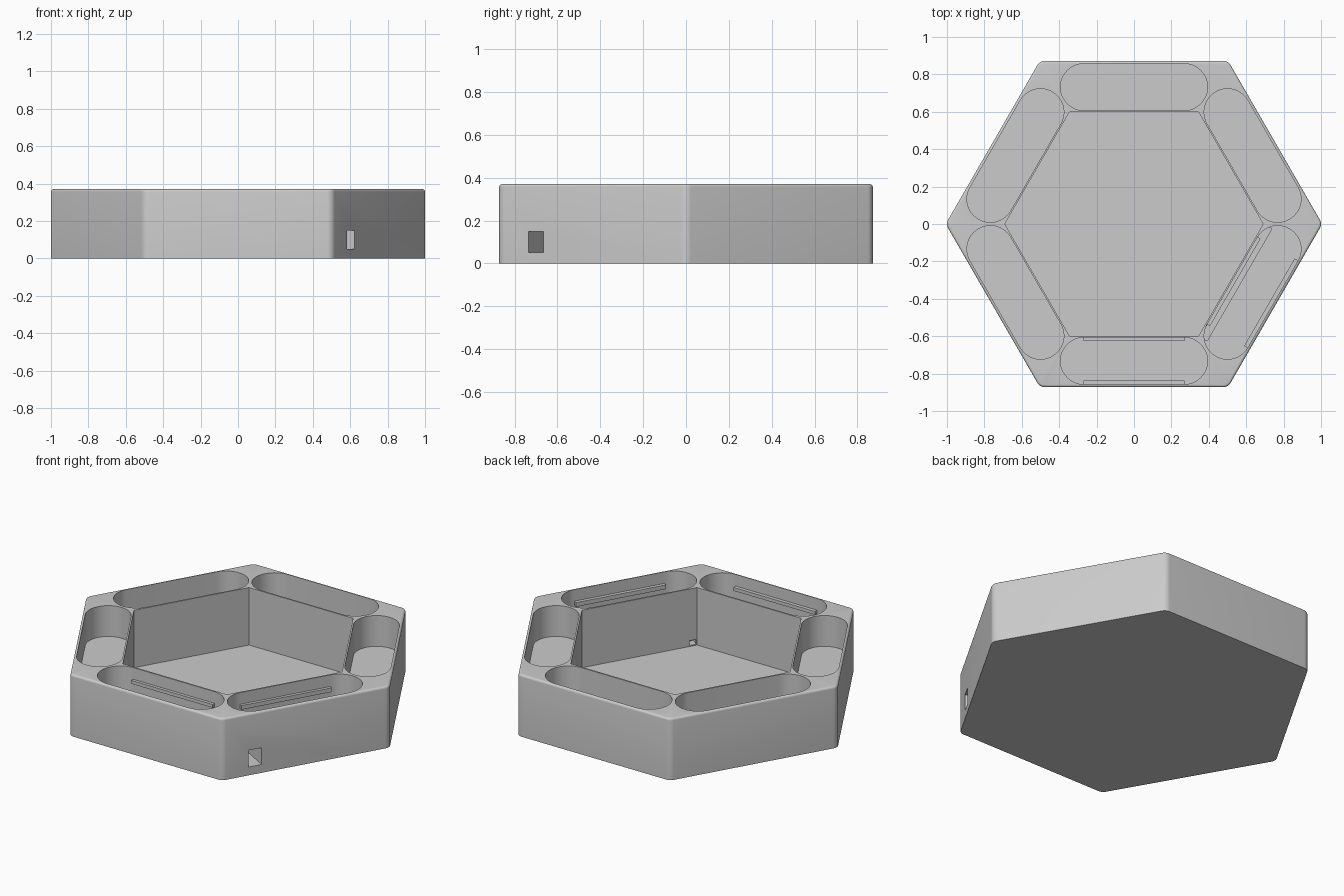
import bpy, bmesh, math
from mathutils import Matrix

cube = bpy.data.objects.get("Cube")
if cube:
    bpy.data.objects.remove(cube, do_unlink=True)

H = 0.37            # overall height
APOTHEM = 0.872     # outer flat distance
FLOOR = 0.025       # main tray floor
POCKET_FLOOR = 0.185

grey = bpy.data.materials.new("light grey")
grey.use_nodes = True
grey.diffuse_color = (0.6, 0.6, 0.6, 1)
grey.node_tree.nodes["Principled BSDF"].inputs["Base Color"].default_value = (0.6, 0.6, 0.6, 1)


def prism(name, outline, z0, z1, angle=0.0):
    """Extrude a closed outline from z0 to z1, then turn it about z."""
    bm = bmesh.new()
    face = bm.faces.new([bm.verts.new((x, y, z0)) for x, y in outline])
    ext = bmesh.ops.extrude_face_region(bm, geom=[face])
    for v in ext["geom"]:
        if isinstance(v, bmesh.types.BMVert):
            v.co.z = z1
    bmesh.ops.recalc_face_normals(bm, faces=bm.faces)
    bmesh.ops.transform(bm, matrix=Matrix.Rotation(angle, 4, 'Z'), verts=bm.verts)
    mesh = bpy.data.meshes.new(name)
    bm.to_mesh(mesh)
    bm.free()
    mesh.materials.append(grey)
    obj = bpy.data.objects.new(name, mesh)
    bpy.context.collection.objects.link(obj)
    return obj


def hexagon(apothem):
    r = apothem / math.cos(math.pi / 6)
    return [(r * math.cos(k * math.pi / 3), r * math.sin(k * math.pi / 3)) for k in range(6)]


def rounded_hexagon(apothem, r, steps=8):
    pts = []
    for k, (x, y) in enumerate(hexagon(apothem - r)):
        for s in range(steps + 1):
            a = math.radians(60 * k - 30 + 60 * s / steps)
            pts.append((x + r * math.cos(a), y + r * math.sin(a)))
    return pts


def stadium(x0, x1, half, steps=24):
    """Long axis along y, flat sides at x0 and x1."""
    r, mid = (x1 - x0) / 2, (x0 + x1) / 2
    pts = []
    for side in (1, -1):
        for s in range(steps + 1):
            a = math.pi * s / steps + (0 if side > 0 else math.pi)
            pts.append((mid + r * math.cos(a), side * (half - r) + r * math.sin(a)))
    return pts


def rect(x0, x1, y0, y1):
    return [(x0, y0), (x1, y0), (x1, y1), (x0, y1)]


def apply_modifier(obj, mod):
    bpy.context.view_layer.objects.active = obj
    bpy.ops.object.modifier_apply(modifier=mod.name)


def cut(obj, cutter):
    cutter.hide_render = True
    mod = obj.modifiers.new("cut", 'BOOLEAN')
    mod.operation = 'DIFFERENCE'
    mod.solver = 'EXACT'
    mod.object = cutter
    apply_modifier(obj, mod)
    bpy.data.objects.remove(cutter, do_unlink=True)


# Hexagonal body with a rounded top edge
body = prism("hexagonal_tray", rounded_hexagon(APOTHEM, 0.045), 0, H)
bm = bmesh.new()
bm.from_mesh(body.data)
rim = [e for e in bm.edges if all(v.co.z > H - 0.001 for v in e.verts)]
bmesh.ops.bevel(bm, geom=rim, offset=0.013, offset_type='OFFSET', segments=4,
                profile=0.5, affect='EDGES')
bm.to_mesh(body.data)
bm.free()

# Central tray and six rounded side pockets
cut(body, prism("centre_cutter", hexagon(0.598), FLOOR, H + 0.1))
for k in range(6):
    cut(body, prism("pocket_cutter", stadium(0.607, 0.857, 0.393),
                    POCKET_FLOOR, H + 0.1, math.radians(30 + 60 * k)))

# Cable slot, side port and wire notch under the front left pocket
PORT_SIDE = math.radians(-30)
cut(body, prism("slot_cutter", rect(0.609, 0.651, -0.346, 0.346),
                FLOOR + 0.005, POCKET_FLOOR + 0.003, PORT_SIDE))
cut(body, prism("port_cutter", rect(0.64, 0.95, -0.345, -0.265), 0.05, 0.15, PORT_SIDE))
cut(body, prism("notch_cutter", rect(0.58, 0.63, -0.34, -0.30),
                FLOOR + 0.006, 0.06, PORT_SIDE))

# Retaining ridges on both long walls of two pockets
for label, angle, drop in (("front", -90, 0.02), ("front_left", -30, 0.025)):
    for wall, x0, x1 in (("inner", 0.604, 0.625), ("outer", 0.836, 0.861)):
        prism(f"{label}_{wall}_ridge", rect(x0, x1, -0.27, 0.27),
              0.3 - drop, 0.3, math.radians(angle))

# Smooth the curved walls, keep the edges crisp
bpy.ops.object.select_all(action='DESELECT')
body.select_set(True)
bpy.context.view_layer.objects.active = body
bpy.ops.object.shade_smooth_by_angle(angle=math.radians(30))
